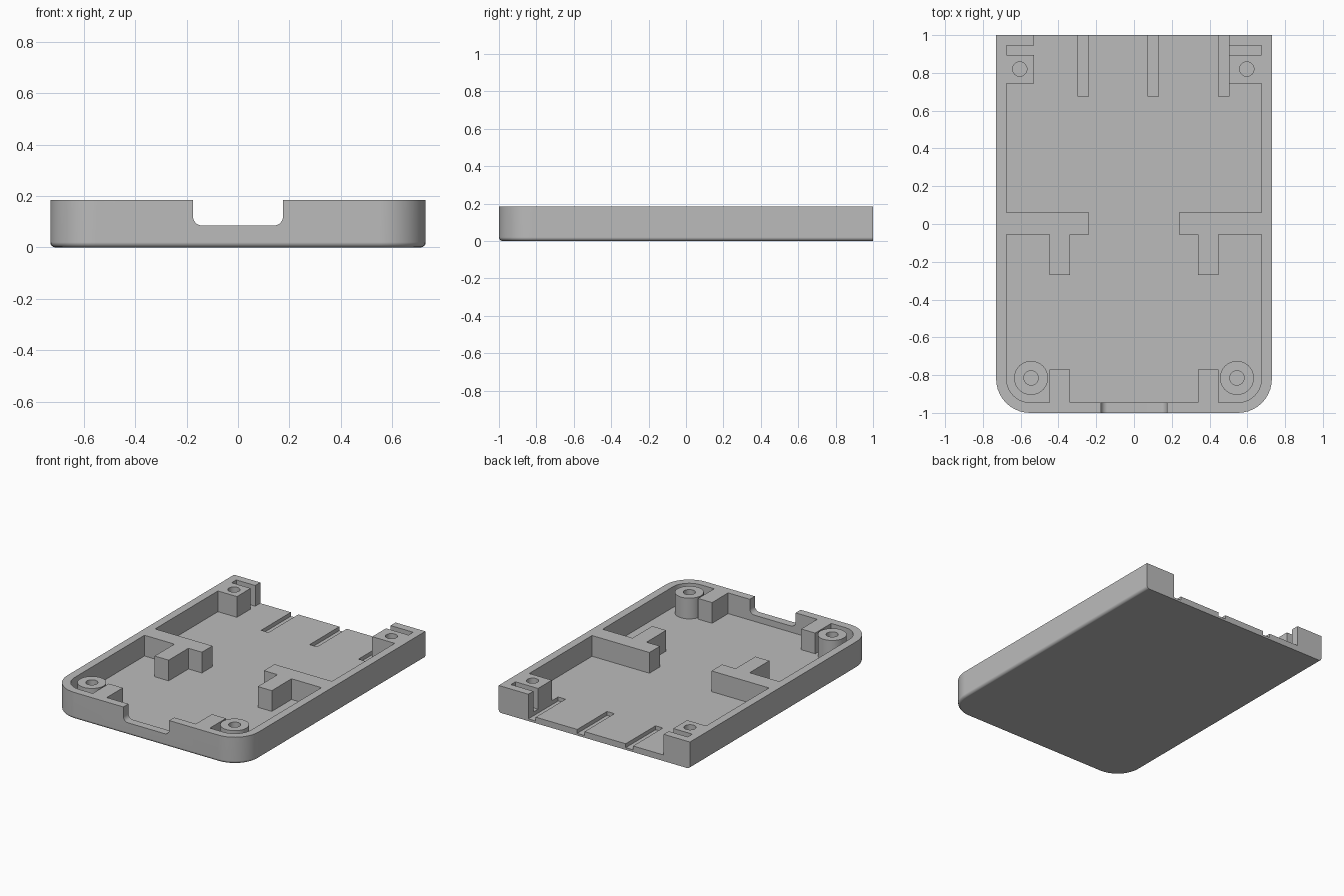
import bpy
import bmesh
from math import cos, sin, pi, radians
from mathutils import Vector

if "Cube" in bpy.data.objects:
    bpy.data.objects.remove(bpy.data.objects["Cube"])

HALF_W, TOP, FLOOR = 0.73, 0.185, 0.042
INNER_X, INNER_Y = 0.675, -0.945

grey = bpy.data.materials.new("plain grey")
grey.use_nodes = True
grey.diffuse_color = (0.5, 0.5, 0.5, 1)
grey.node_tree.nodes["Principled BSDF"].inputs["Base Color"].default_value = (0.5, 0.5, 0.5, 1)


def arc(cx, cy, r, start, end, steps=10):
    angles = [radians(start + (end - start) * i / steps) for i in range(steps + 1)]
    return [(cx + r * cos(a), cy + r * sin(a)) for a in angles]


def mirrored(points):
    return [(-x, y) for x, y in reversed(points)]


def prism(name, points, low, high, axis="z", round_base=0):
    """Extrude a flat outline from low to high along z or y."""
    bm = bmesh.new()
    place = (lambda p: (p[0], p[1], low)) if axis == "z" else (lambda p: (p[0], low, p[1]))
    face = bm.faces.new([bm.verts.new(place(p)) for p in points])
    out = bmesh.ops.extrude_face_region(bm, geom=[face])
    move = Vector((0, 0, high - low)) if axis == "z" else Vector((0, high - low, 0))
    bmesh.ops.translate(bm, vec=move, verts=[v for v in out["geom"] if isinstance(v, bmesh.types.BMVert)])
    bmesh.ops.recalc_face_normals(bm, faces=bm.faces)
    if round_base:
        # Round the lower rim everywhere except along the open back
        rim = [e for e in bm.edges if all(v.co.z < low + 0.001 for v in e.verts)
               and not all(v.co.y > 0.99 for v in e.verts)]
        bmesh.ops.bevel(bm, geom=rim, offset=round_base, segments=4, profile=0.5, affect="EDGES")
    mesh = bpy.data.meshes.new(name)
    bm.to_mesh(mesh)
    bm.free()
    obj = bpy.data.objects.new(name, mesh)
    mesh.materials.append(grey)
    bpy.context.collection.objects.link(obj)
    return obj


def box(name, x1, x2, y1, y2, low, high):
    return prism(name, [(x1, y1), (x2, y1), (x2, y2), (x1, y2)], low, high)


def disc(name, x, y, r, low, high):
    return prism(name, arc(x, y, r, 0, 360, 40)[:-1], low, high)


def activate(obj):
    bpy.ops.object.select_all(action="DESELECT")
    obj.select_set(True)
    bpy.context.view_layer.objects.active = obj


def cut(obj, cutter):
    cutter.hide_render = True
    mod = obj.modifiers.new("cut", "BOOLEAN")
    mod.operation, mod.solver, mod.object = "DIFFERENCE", "EXACT", cutter
    activate(obj)
    bpy.ops.object.modifier_apply(modifier=mod.name)
    bpy.data.objects.remove(cutter)


def finish(obj):
    activate(obj)
    bpy.ops.object.shade_smooth_by_angle(angle=radians(30))
    mod = obj.modifiers.new("even_normals", "WEIGHTED_NORMAL")
    mod.keep_sharp = True


# Outer body with two rounded front corners
side = [(HALF_W, 1)] + arc(HALF_W - 0.18, -0.82, 0.18, 0, -90)
tray = prism("tray", side + mirrored(side), 0, TOP, round_base=0.02)


# Cavity outline leaves the walls, slit back posts, T ribs and front ribs standing
def cavity_side(post):
    return ([(post, 1.1), (post, 0.945), (INNER_X, 0.945), (INNER_X, 0.895),
             (post, 0.895), (post, 0.745), (INNER_X, 0.745), (INNER_X, 0.06),
             (0.237, 0.06), (0.237, -0.055), (0.34, -0.055), (0.34, -0.27),
             (0.447, -0.27), (0.447, -0.055), (INNER_X, -0.055)]
            + arc(INNER_X - 0.125, INNER_Y + 0.125, 0.125, 0, -90)
            + [(0.447, INNER_Y), (0.447, -0.77), (0.34, -0.77), (0.34, INNER_Y)])


cut(tray, prism("cavity", cavity_side(0.503) + mirrored(cavity_side(0.53)), FLOOR, 0.3))

# Rounded notch in the front wall
notch = [(0.175, 0.3)] + arc(0.14, 0.12, 0.035, 0, -90, 6)
cut(tray, prism("notch", notch + mirrored(notch), -1.1, -0.9, axis="y"))

# Shallow floor slots at the back
for left in (-0.296, 0.074, 0.447):
    cut(tray, box("slot", left, left + 0.056, 0.675, 1.1, 0.015, 0.06))

# Screw holes in the back posts
for x in (-0.605, 0.597):
    cut(tray, disc("hole", x, 0.82, 0.038, FLOOR, 0.3))
finish(tray)

# Round screw bosses in the front corners
for name, s in (("left", 1), ("right", -1)):
    boss = disc(name + "_front_boss", s * 0.545, -0.815, 0.09, FLOOR - 0.01, TOP)
    cut(boss, disc("hole", s * 0.545, -0.815, 0.038, 0, 0.3))
    finish(boss)
